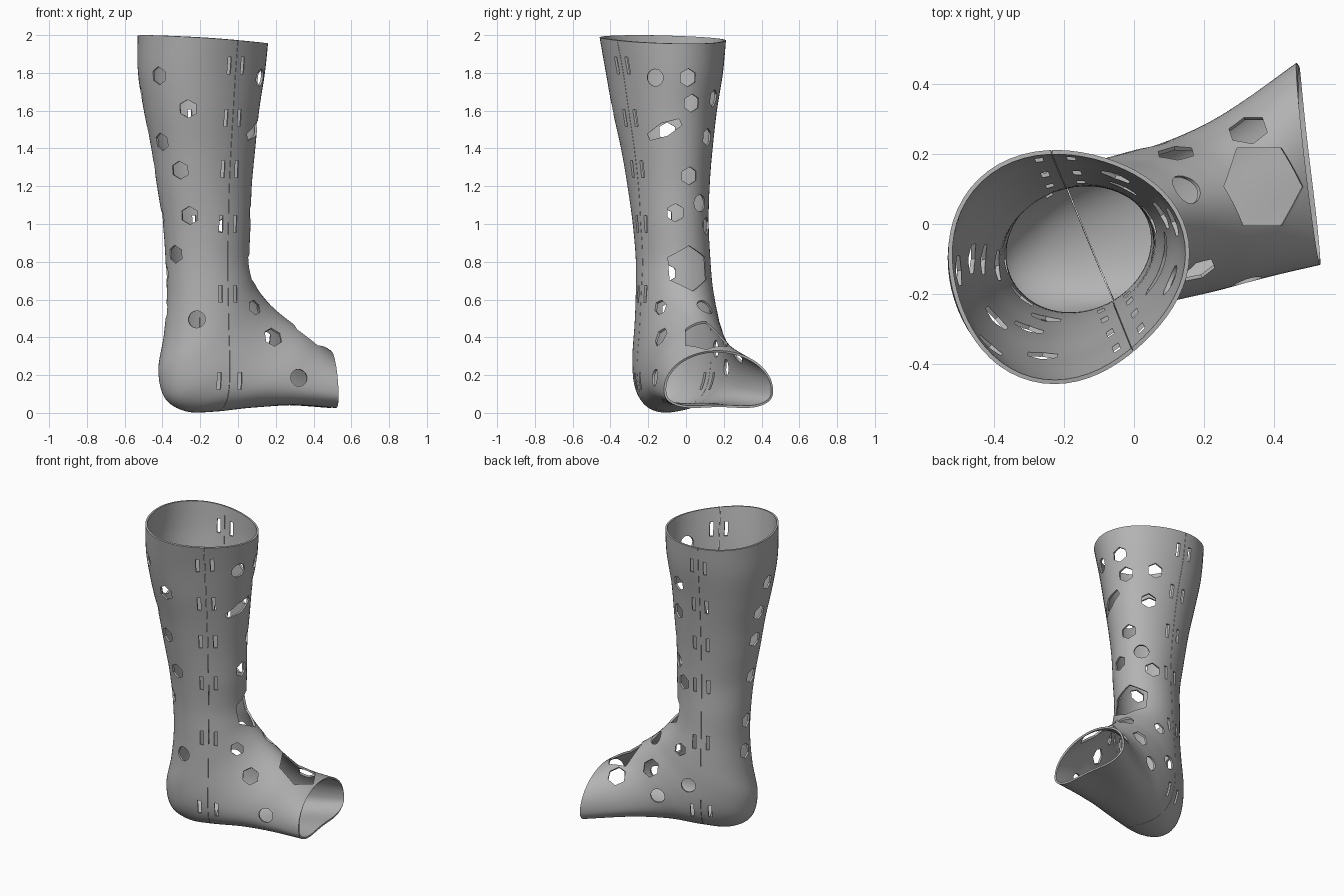
import bpy, bmesh, math
from mathutils import Vector, Matrix

cube = bpy.data.objects.get("Cube")
if cube:
    bpy.data.objects.remove(cube, do_unlink=True)

TURN = math.radians(22.3)          # the foot points this far from +x
ROT = Matrix.Rotation(TURN, 4, 'Z')
SEAM = -0.138                      # seam position along the foot axis
WALL = 0.012
SEGS, STEPS = 64, 5

grey = bpy.data.materials.new("shell grey")
grey.use_nodes = True
grey.diffuse_color = (0.45, 0.45, 0.45, 1)
grey.node_tree.nodes["Principled BSDF"].inputs["Base Color"].default_value = (0.45, 0.45, 0.45, 1)

# Rings from knee to toes: front u, front z, back u, back z, centre v, half width, skew, flatness
RINGS = [
    (.126, 1.955, -.564, 2.0, -.043, .33, 0, 0),
    (.117, 1.8, -.563, 1.8, -.031, .303, 0, 0),
    (.088, 1.6, -.532, 1.6, -.029, .269, 0, 0),
    (.072, 1.4, -.49, 1.4, -.023, .235, 0, 0),
    (.057, 1.2, -.457, 1.2, -.017, .21, 0, 0),
    (.054, 1.0, -.422, 1.0, -.012, .194, 0, 0),
    (.052, .82, -.402, .8, -.002, .192, 0, 0),
    (.07, .72, -.395, .6, -.002, .197, 0, 0),
    (.10, .66, -.412, .4, 0, .205, 0, 0),
    (.15, .6, -.443, .22, 0, .212, 0, .05),
    (.19, .56, -.41, .075, -.005, .217, 0, .1),
    (.23, .525, -.30, .008, -.012, .22, 0, .2),
    (.28, .485, -.15, .005, -.024, .222, 0, .4),
    (.35, .435, .05, .022, -.042, .225, .05, .6),
    (.43, .385, .28, .022, -.045, .24, .15, .9),
    (.525, .33, .54, .005, -.03, .28, .28, 1),
]


def spline(a, b, c, d, t):
    """Smooth blend between rings b and c."""
    return [q + .5 * t * (r - p + t * (2 * p - 5 * q + 4 * r - s + t * (3 * (q - r) + s - p)))
            for p, q, r, s in zip(a, b, c, d)]


def ring_points(ring):
    fu, fz, bu, bz, v, half, skew, flat = ring
    front, back = Vector((fu, 0, fz)), Vector((bu, 0, bz))
    middle = .5 - .14 * flat
    egg = .028 * max(0, bz - 1)    # the calf is fuller at its back left
    for i in range(SEGS):
        a = math.tau * i / SEGS
        c, s = math.cos(a), math.sin(a)
        power = 1 - .3 * flat if s < 0 else 1
        rise = math.copysign(abs(s) ** power, s)
        # shallow arch under the ball of the foot
        rise *= 1 - .22 * max(0, flat) ** 4 * max(0, -s) ** 6
        h = middle + rise * ((1 - middle) if s > 0 else middle)
        p = back.lerp(front, h)
        side = v + half * c
        phi = TURN + math.pi / 2 - a
        swell = egg * -math.sin(2 * phi) * math.cos(phi - .75 * math.pi)
        out = Vector((math.cos(phi), math.sin(phi), 0)) * swell
        yield ROT @ Vector((p.x + skew * side, side, p.z)) + out


def surface():
    bm = bmesh.new()
    last = len(RINGS) - 1
    loops = []
    for k in range(last):
        near = [RINGS[min(max(k + j, 0), last)] for j in (-1, 0, 1, 2)]
        loops += [spline(*near, i / STEPS) for i in range(STEPS)]
    loops.append(RINGS[last])
    rows = [[bm.verts.new(p) for p in ring_points(r)] for r in loops]
    for upper, lower in zip(rows, rows[1:]):
        for i in range(SEGS):
            j = (i + 1) % SEGS
            bm.faces.new((upper[i], lower[i], lower[j], upper[j]))
    bmesh.ops.recalc_face_normals(bm, faces=bm.faces)
    # outward normals: the first face lies on the +v side
    f = bm.faces[:][0]
    if f.normal.dot(f.calc_center_median() - ROT @ Vector((-.22, 0, f.calc_center_median().z))) < 0:
        bmesh.ops.reverse_faces(bm, faces=bm.faces)
    return bm


def to_object(bm, name):
    mesh = bpy.data.meshes.new(name)
    bm.to_mesh(mesh)
    bm.free()
    ob = bpy.data.objects.new(name, mesh)
    bpy.context.scene.collection.objects.link(ob)
    mesh.materials.append(grey)
    return ob


# Cutter holding every opening
cut = bmesh.new()


def prism(place, direction, radius, sides=6, depth=.2, stretch=None):
    m = Matrix.Translation(place) @ Vector(direction).to_track_quat('Z', 'Y').to_matrix().to_4x4()
    if stretch:
        m = m @ stretch
    bmesh.ops.create_cone(cut, cap_ends=True, segments=sides, radius1=radius,
                          radius2=radius, depth=depth, matrix=m)


def leg_hole(angle, z, radius=.048, sides=6, stretch=None):
    a = math.radians(angle)
    d = Vector((math.cos(a), math.sin(a), 0))
    axis = Vector((-.155 - .02 * z, -.05 - .03 * z, z))
    prism(axis + d * (.19 + .06 * z), d, radius, sides, .26, stretch)


# Lacing slots on both sides of the seam
for z in (1.84, 1.56, 1.29, 1.0, .63, .17):
    gap = .055 if z < .3 else .043
    for sign in (-1, 1):
        m = ROT @ Matrix.Translation((SEAM + sign * gap, 0, z)) @ Matrix.Diagonal((.021, 1.2, .09, 1))
        bmesh.ops.create_cube(cut, size=1, matrix=m)

# Vent holes around the leg
for angle, z in ((228, 1.785), (255, 1.61), (220, 1.435), (240, 1.285), (248, 1.045),
                 (190, 1.04), (221, .84), (186, 1.69), (181, 1.49), (183, 1.3), (188, .74),
                 (185, .54), (20, 1.775), (25, 1.64), (60, 1.665), (52, 1.46), (24, 1.255),
                 (6, 1.06), (58, .99)):
    leg_hole(angle, z)
for angle, z in ((-11, 1.775), (41, 1.11), (255, .495)):
    leg_hole(angle, z, .045, 20)
slant = Matrix.Rotation(math.radians(25), 4, 'Z') @ Matrix.Diagonal((1.75, .6, 1, 1))
leg_hole(-4, 1.5, .062, 6, slant)
leg_hole(22, .765, .12)

# Vent holes on the foot
for place, direction, radius, sides in (
        ((.15, .1, .56), (.6, .25, .7), .045, 20),
        ((.075, -.11, .545), (.4, -.8, .4), .04, 6),
        ((.18, -.12, .39), (.3, -.7, .6), .052, 6),
        ((.32, -.155, .185), (.2, -1, .15), .045, 20),
        ((.365, .107, .39), (.25, 0, .97), .128, 6),
        ((-.07, .17, .56), (-.1, 1, .1), .04, 6),
        ((.113, .227, .42), (-.2, .8, .6), .055, 6),
        ((.32, .285, .34), (-.2, .6, .8), .058, 6),
        ((-.126, .143, .34), (-.37, .93, 0), .045, 20),
        ((.05, .233, .24), (-.37, .93, 0), .045, 20)):
    prism(Vector(place), direction, radius, sides)

cutter = to_object(cut, "opening_cutter")
cutter.hide_render = True

# Front and back shells, parted by the narrow seam
axis = ROT @ Vector((1, 0, 0))
shells = []
for name, sign in (("front_shell", 1), ("back_shell", -1)):
    bm = surface()
    bmesh.ops.bisect_plane(bm, geom=bm.verts[:] + bm.edges[:] + bm.faces[:], dist=1e-5,
                           plane_co=axis * (SEAM + sign * .001), plane_no=axis * -sign,
                           clear_outer=True)
    ob = to_object(bm, name)
    wall = ob.modifiers.new("wall", 'SOLIDIFY')
    wall.thickness = WALL
    wall.offset = -1
    vents = ob.modifiers.new("vents", 'BOOLEAN')
    vents.object = cutter
    vents.operation = 'DIFFERENCE'
    vents.solver = 'EXACT'
    vents.use_self = True
    shells.append(ob)

# Bake the cuts and smooth the shells
bpy.context.view_layer.update()
for ob in shells:
    graph = bpy.context.evaluated_depsgraph_get()
    baked = bpy.data.meshes.new_from_object(ob.evaluated_get(graph))
    ob.modifiers.clear()
    ob.data = baked
    baked.name = ob.name
    bpy.ops.object.select_all(action='DESELECT')
    ob.select_set(True)
    bpy.context.view_layer.objects.active = ob
    bpy.ops.object.shade_smooth_by_angle(angle=math.radians(35))
bpy.data.objects.remove(cutter, do_unlink=True)
